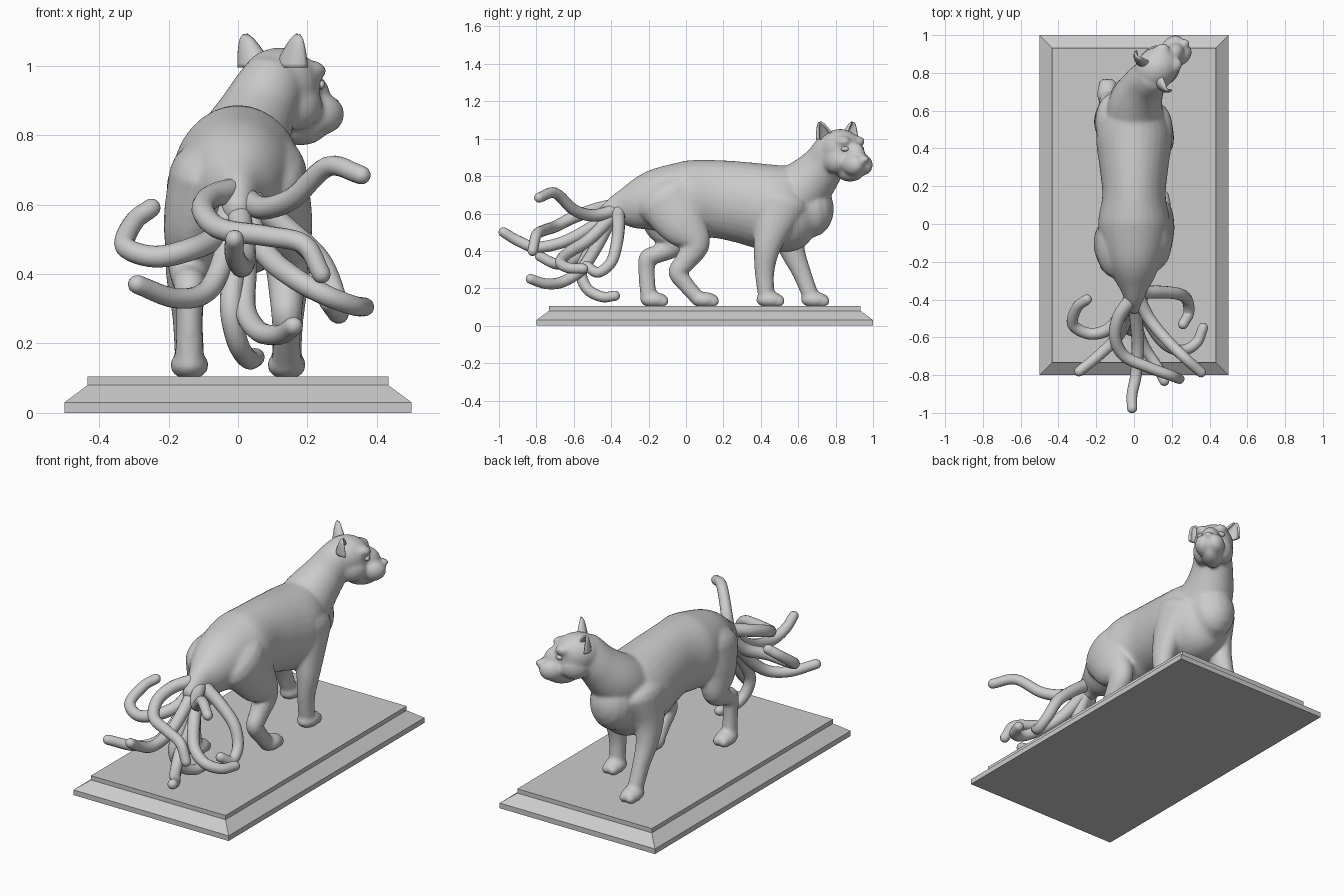
import bpy, bmesh, math
from mathutils import Vector, Matrix

if "Cube" in bpy.data.objects:
    bpy.data.objects.remove(bpy.data.objects["Cube"])


def make_object(name, bm, smooth=True):
    bmesh.ops.recalc_face_normals(bm, faces=bm.faces)
    me = bpy.data.meshes.new(name)
    bm.to_mesh(me)
    bm.free()
    for p in me.polygons:
        p.use_smooth = smooth
    ob = bpy.data.objects.new(name, me)
    bpy.context.collection.objects.link(ob)
    return ob


def spline(pts, steps=6):
    """Catmull-Rom through rows of any length."""
    rows = [Vector(p) for p in pts]
    rows = [2 * rows[0] - rows[1]] + rows + [2 * rows[-1] - rows[-2]]
    out = []
    for a, b, c, d in zip(rows, rows[1:], rows[2:], rows[3:]):
        for i in range(steps):
            t = i / steps
            out.append(0.5 * (2 * b + (c - a) * t + (2 * a - 5 * b + 4 * c - d) * t * t
                              + (3 * b - a - 3 * c + d) * t ** 3))
    return out + [rows[-2]]


def sweep(bm, pts, n=20, steps=6):
    """Round-ended tube; each row is x, y, z, side radius, other radius."""
    rows = spline(pts, steps)
    pos = [Vector(r[:3]) for r in rows]
    tan = [(pos[min(i + 1, len(pos) - 1)] - pos[max(i - 1, 0)]).normalized() for i in range(len(pos))]
    secs = [(p, t, r[3], r[4]) for p, t, r in zip(pos, tan, rows)]

    def cap(sec, sign):
        p, t, a, b = sec
        return [(p + t * sign * min(a, b) * math.sin(k), t, a * math.cos(k), b * math.cos(k))
                for k in (0.4, 0.8, 1.15, 1.45)]
    secs = cap(secs[0], -1)[::-1] + secs + cap(secs[-1], 1)
    side, rings = Vector((1, 0, 0)), []
    for p, t, a, b in secs:
        side = (side - t * side.dot(t)).normalized()
        up = t.cross(side)
        rings.append([bm.verts.new(p + side * a * math.cos(j * math.tau / n)
                                   + up * b * math.sin(j * math.tau / n)) for j in range(n)])
    for r, s in zip(rings, rings[1:]):
        for j in range(n):
            bm.faces.new((r[j], r[(j + 1) % n], s[(j + 1) % n], s[j]))
    bm.faces.new(rings[0])
    bm.faces.new(rings[-1])


def ball(bm, loc, size, rot=0.0):
    m = Matrix.Translation(loc) @ Matrix.Rotation(rot, 4, 'Z') @ Matrix.Diagonal((*size, 1))
    bmesh.ops.create_uvsphere(bm, u_segments=24, v_segments=16, radius=1, matrix=m)


# Plinth: stacked rectangles with a sloped moulding
bm = bmesh.new()
prev = None
for inset, z in ((0, 0), (0, .03), (.067, .08), (.067, .105)):
    x, y = .5 - inset, .9 - inset
    ring = [bm.verts.new((sx * x, .1 + sy * y, z)) for sx, sy in ((-1, -1), (1, -1), (1, 1), (-1, 1))]
    if prev:
        for j in range(4):
            bm.faces.new((prev[j], prev[(j + 1) % 4], ring[(j + 1) % 4], ring[j]))
    else:
        bm.faces.new(ring)
    prev = ring
bm.faces.new(prev)
make_object("plinth", bm, False)

# Torso from tail root to chest
bm = bmesh.new()
torso = [(-.43, .585, .045, .055), (-.36, .62, .065, .085), (-.28, .64, .11, .125), (-.15, .67, .16, .172),
         (0, .67, .19, .212), (.15, .678, .168, .208), (.3, .66, .182, .217), (.45, .632, .2, .23),
         (.57, .622, .175, .225), (.66, .63, .13, .16)]
sweep(bm, [(0, *r) for r in torso], 32)
# Neck
sweep(bm, [(0, .52, .66, .16, .17), (.01, .64, .75, .142, .147), (.05, .73, .85, .114, .118),
           (.09, .78, .93, .1, .105)], 28)

# Hind legs: right one forward, left one back
sweep(bm, [(.1, -.1, .68, .1, .17), (.13, -.02, .55, .085, .135), (.14, .05, .44, .065, .08),
           (.14, 0, .35, .052, .058), (.14, -.045, .285, .045, .05), (.14, .0, .22, .04, .044),
           (.14, .06, .15, .042, .04)])
sweep(bm, [(-.1, -.12, .68, .1, .17), (-.13, -.1, .55, .085, .13), (-.14, -.07, .44, .065, .075),
           (-.14, -.15, .385, .052, .05), (-.14, -.205, .36, .045, .048), (-.14, -.21, .27, .038, .044),
           (-.14, -.2, .15, .042, .044)])
# Front legs: right one back, left one forward
sweep(bm, [(.12, .5, .66, .085, .15), (.14, .46, .52, .072, .1), (.15, .43, .4, .058, .07),
           (.145, .42, .28, .045, .052), (.14, .43, .15, .042, .044)])
sweep(bm, [(-.12, .54, .66, .085, .15), (-.14, .54, .52, .072, .1), (-.15, .57, .4, .058, .068),
           (-.145, .62, .28, .045, .05), (-.14, .67, .15, .042, .044)])
# Paws
for x, y in ((.14, .1), (-.14, -.17), (.14, .45), (-.14, .69)):
    ball(bm, (x, y, .138), (.056, .076, .042))
    for s in (-1, 1):
        ball(bm, (x + s * .022, y + .04, .13), (.026, .04, .029))

# Head, turned towards the right
FWD, SIDE = Vector((.75, .66, 0)), Vector((.66, -.75, 0))
TURN = math.atan2(.66, .75)
HEAD = Vector((.12, .825, .945))


def head_pt(f, s, z):
    return HEAD + FWD * f + SIDE * s + Vector((0, 0, z))


ball(bm, head_pt(0, 0, 0), (.125, .108, .107), TURN)
ball(bm, head_pt(.1, 0, -.03), (.08, .055, .07), TURN)
ball(bm, head_pt(.08, 0, -.125), (.09, .055, .05), TURN)
ball(bm, head_pt(.195, 0, -.055), (.03, .026, .022), TURN)
for s in (-1, 1):
    ball(bm, head_pt(.138, s * .032, -.085), (.07, .05, .058), TURN)
    ball(bm, head_pt(.075, s * .05, .04), (.05, .04, .03), TURN)
    ball(bm, head_pt(.02, s * .06, -.06), (.08, .05, .07), TURN)

# Blend all body volumes into one soft skin
body = make_object("cat_body", bm)
rm = body.modifiers.new("blend", 'REMESH')
rm.mode = 'VOXEL'
rm.voxel_size = .01
rm.use_smooth_shade = True
sm = body.modifiers.new("soften", 'SMOOTH')
sm.factor = .5
sm.iterations = 7

# Eyes and cupped ears
for s, label in ((1, "right"), (-1, "left")):
    bm = bmesh.new()
    ball(bm, head_pt(.105, s * .056, 0), (.014, .024, .014), TURN - s * .4)
    make_object(label + "_eye", bm)

    bm = bmesh.new()
    base, tip = head_pt(-.02, s * .082, .05), head_pt(-.03, s * .115, .142)
    rows = []
    for i in range(9):
        v = i / 8
        r = .052 * (1 - v) ** .65 + .004
        c = base.lerp(tip, v)
        rows.append([bm.verts.new(c - FWD * r * .7 * math.cos(a) + SIDE * r * math.sin(a))
                     for a in [(-1 + k / 6) * 1.9 + s * -.25 for k in range(13)]])
    for p, q in zip(rows, rows[1:]):
        for k in range(12):
            bm.faces.new((p[k], p[k + 1], q[k + 1], q[k]))
    ear = make_object(label + "_ear", bm)
    so = ear.modifiers.new("thickness", 'SOLIDIFY')
    so.thickness = .012
    so.offset = 0


# Nine tails fanning out from one root
def tail(name, *pts):
    pts = [(pts[0][0] * .4, -.34, .64)] + list(pts)
    n = len(pts) - 1
    rows = [(*p, *[.037 - .01 * i / n] * 2) for i, p in enumerate(pts)]
    bm = bmesh.new()
    sweep(bm, rows, 14)
    make_object(name, bm)


tail("tail_raised", (.03, -.4, .61), (.08, -.5, .59), (.16, -.6, .62), (.26, -.7, .71), (.355, -.785, .685))
tail("tail_left_curl", (-.02, -.39, .59), (-.06, -.47, .51), (-.14, -.56, .47), (-.24, -.58, .45),
     (-.325, -.53, .48), (-.3, -.44, .55), (-.25, -.4, .59))
tail("tail_left_low", (-.02, -.4, .58), (-.04, -.5, .45), (-.09, -.6, .35), (-.18, -.69, .33), (-.29, -.78, .37))
tail("tail_right_hook", (.02, -.4, .58), (.08, -.52, .46), (.16, -.63, .39), (.25, -.67, .34),
     (.33, -.63, .31), (.365, -.55, .305))
tail("tail_s_bend", (-.02, -.4, .64), (-.08, -.49, .62), (-.1, -.6, .58), (-.05, -.7, .53),
     (.08, -.76, .51), (.19, -.8, .485), (.24, -.82, .4))
tail("tail_rear", (0, -.4, .6), (.01, -.5, .53), (.02, -.65, .45), (.01, -.8, .42), (-.01, -.9, .455),
     (-.01, -.975, .5))
tail("tail_under_curl", (0, -.4, .57), (-.01, -.5, .42), (-.02, -.56, .3), (0, -.53, .2),
     (.03, -.45, .155), (.05, -.38, .16))
tail("tail_low", (.01, -.4, .57), (.02, -.48, .42), (.02, -.56, .3), (.06, -.66, .235), (.12, -.75, .225),
     (.16, -.83, .25))
tail("tail_right_curl", (.05, -.36, .6), (.14, -.36, .53), (.235, -.37, .44), (.28, -.4, .34),
     (.29, -.47, .285), (.26, -.53, .32))
